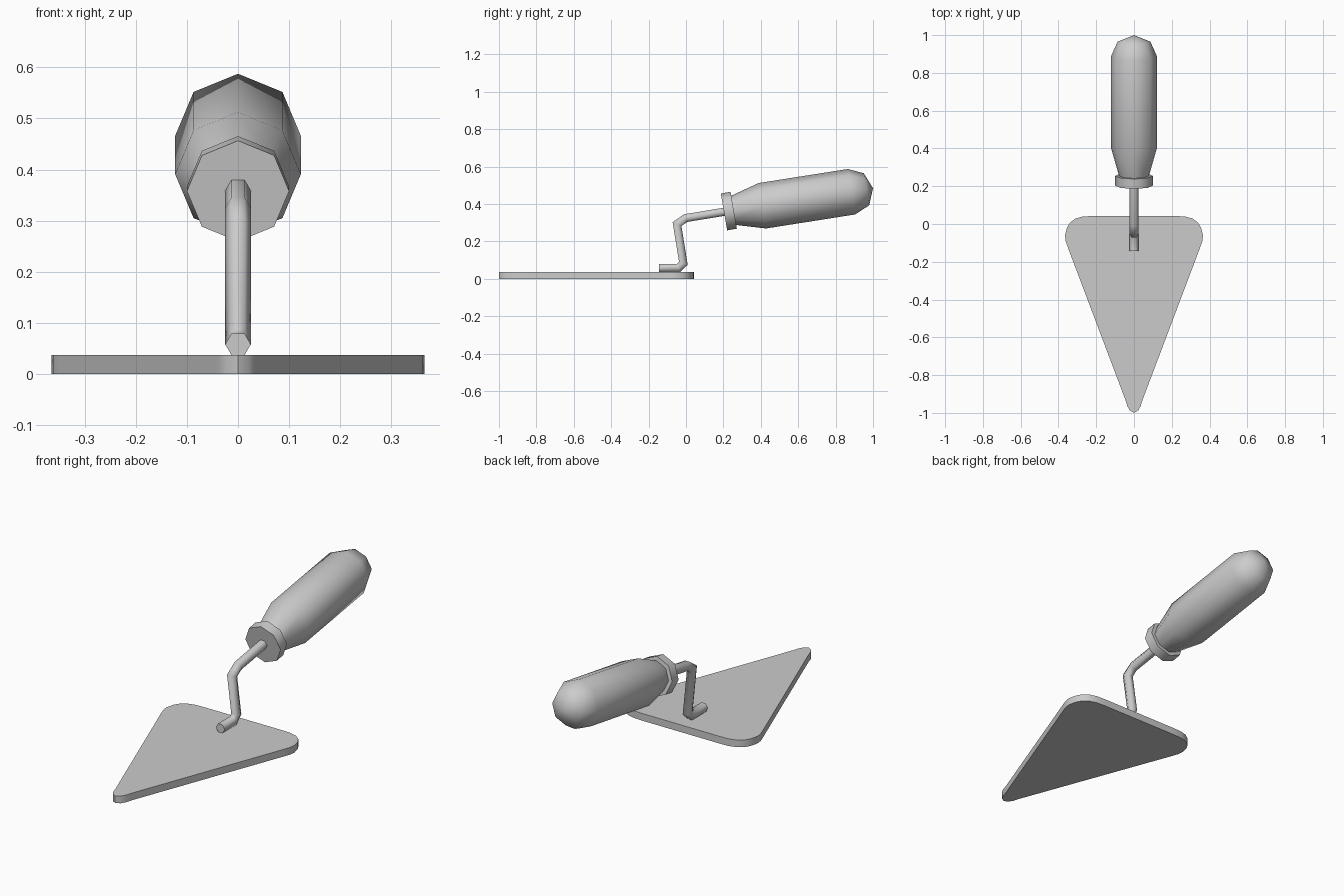
import bpy, bmesh, math
from mathutils import Vector

cube = bpy.data.objects.get("Cube")
if cube:
    bpy.data.objects.remove(cube, do_unlink=True)

grey = bpy.data.materials.new("plain grey")
grey.use_nodes = True
grey.diffuse_color = (0.6, 0.6, 0.6, 1)
grey.node_tree.nodes["Principled BSDF"].inputs["Base Color"].default_value = (0.6, 0.6, 0.6, 1)


def finish(name, bm, angle):
    """Turn a bmesh into a shaded object."""
    bmesh.ops.remove_doubles(bm, verts=bm.verts, dist=0.0005)
    bmesh.ops.recalc_face_normals(bm, faces=bm.faces)
    mesh = bpy.data.meshes.new(name)
    bm.to_mesh(mesh)
    bm.free()
    mesh.materials.append(grey)
    obj = bpy.data.objects.new(name, mesh)
    bpy.context.collection.objects.link(obj)
    bpy.ops.object.select_all(action="DESELECT")
    obj.select_set(True)
    bpy.context.view_layer.objects.active = obj
    bpy.ops.object.shade_smooth_by_angle(angle=math.radians(angle))
    return obj


def sweep(name, stations, sides, angle):
    """Sweep a polygon along (y, z, radius) stations, mitred at each bend."""
    bm = bmesh.new()
    points = [Vector((0, y, z)) for y, z, r in stations]
    rings = []
    for i, p in enumerate(points):
        into = (p - points[max(i - 1, 0)]).normalized()
        out = (points[min(i + 1, len(points) - 1)] - p).normalized()
        along = (into + out).normalized()
        mitre = 1 / along.dot(out if out.length else into)
        up = Vector((0, -along.z, along.y)) * mitre
        r = stations[i][2]
        turn = [2 * math.pi * k / sides for k in range(sides)]
        rings.append([bm.verts.new(p + r * (Vector((math.cos(a), 0, 0)) + up * math.sin(a)))
                      for a in turn])
    for a, b in zip(rings, rings[1:]):
        for k in range(sides):
            n = (k + 1) % sides
            bm.faces.new((a[k], a[n], b[n], b[k]))
    bm.faces.new(rings[0])
    if stations[-1][2] > 0.001:
        bm.faces.new(rings[-1])
    return finish(name, bm, angle)


# Blade: half outline mirrored, then extruded
half = [(0.217, 0.042), (0.27, 0.04), (0.31, 0.029), (0.34, 0.006), (0.355, -0.02),
        (0.365, -0.06), (0.362, -0.09), (0.35, -0.125),
        (0.044, -0.935), (0.035, -0.965), (0.022, -0.987)]
outline = half + [(0, -1.0)] + [(-x, y) for x, y in reversed(half)]
bm = bmesh.new()
base = bm.faces.new([bm.verts.new((x, y, 0)) for x, y in outline])
top = bmesh.ops.extrude_face_region(bm, geom=[base], use_keep_orig=True)
bmesh.ops.translate(bm, vec=(0, 0, 0.037),
                    verts=[g for g in top["geom"] if isinstance(g, bmesh.types.BMVert)])
finish("blade", bm, 50)

# Bent rod joining blade and handle
rod = [(-0.144, 0.058), (-0.04, 0.058), (-0.014, 0.083), (-0.048, 0.293),
       (-0.002, 0.325), (0.23, 0.363)]
sweep("rod", [(y, z, 0.025) for y, z in rod], 6, 65)

# Collar and grip share the tilted handle axis
sweep("collar", [(0.203, 0.358, 0.1), (0.255, 0.367, 0.1)], 8, 50)
sweep("grip", [(0.25, 0.366, 0.078), (0.408, 0.391, 0.123), (0.885, 0.466, 0.123),
               (0.965, 0.479, 0.087), (1.0, 0.485, 0.0)], 8, 50)
